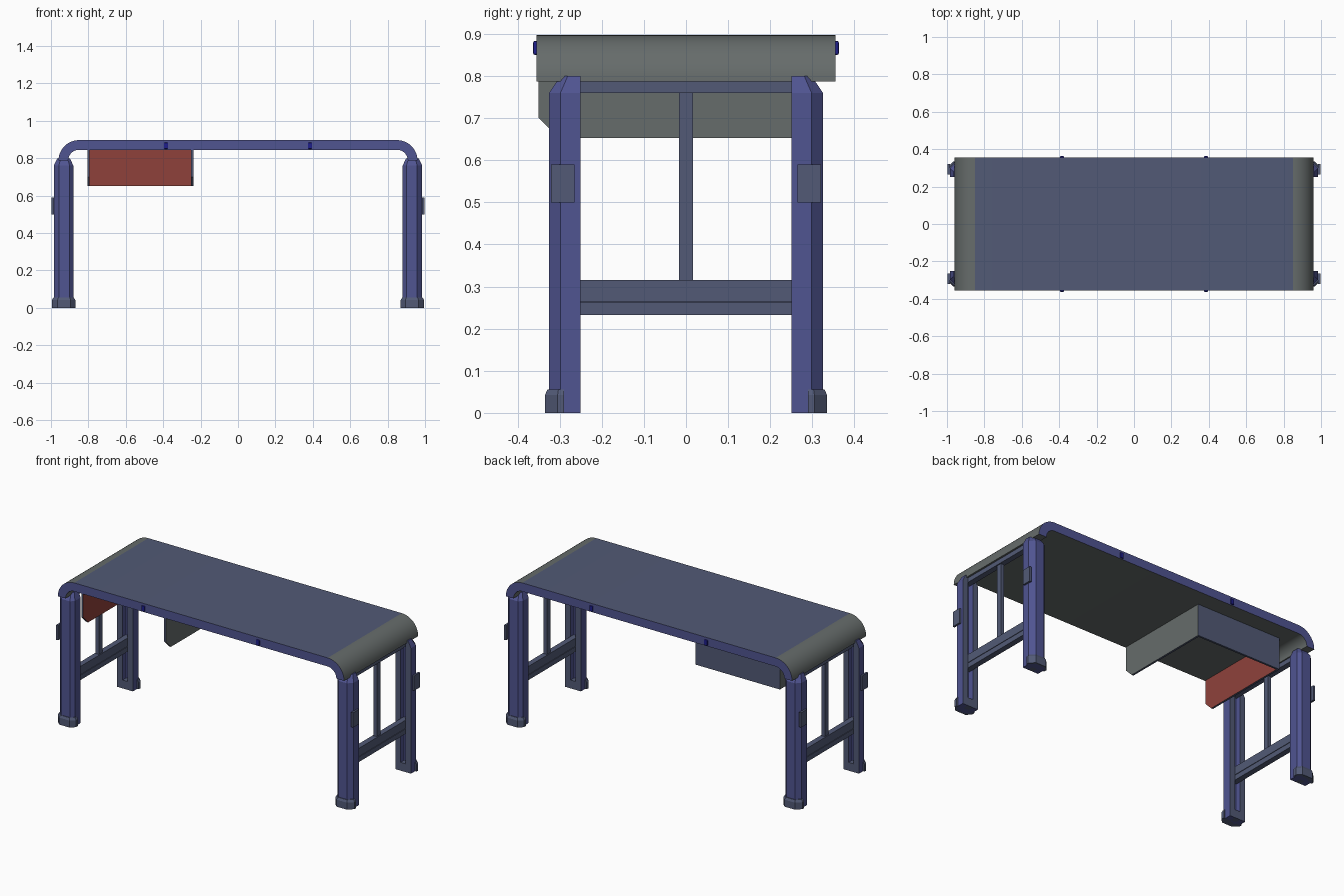
import bpy, bmesh, math
from mathutils import Vector

cube = bpy.data.objects.get("Cube")
if cube:
    bpy.data.objects.remove(cube, do_unlink=True)


def material(name, rgb):
    m = bpy.data.materials.new(name)
    m.use_nodes = True
    m.diffuse_color = (*rgb, 1)
    m.node_tree.nodes["Principled BSDF"].inputs["Base Color"].default_value = (*rgb, 1)
    return m


SLATE, PURPLE, GRAY, RED, BLUE = range(5)
MATS = [
    material("slate", (0.084, 0.102, 0.181)),
    material("purple", (0.08, 0.089, 0.283)),
    material("gray", (0.133, 0.15, 0.147)),
    material("red", (0.275, 0.053, 0.044)),
    material("deep_blue", (0.013, 0.013, 0.26)),
]


def finish(name, bm, colour):
    """Make an object; colour is an index or a rule taking a face."""
    bmesh.ops.recalc_face_normals(bm, faces=bm.faces)
    bm.normal_update()
    for f in bm.faces:
        f.material_index = colour(f) if callable(colour) else colour
    me = bpy.data.meshes.new(name)
    bm.to_mesh(me)
    bm.free()
    for m in MATS:
        me.materials.append(m)
    ob = bpy.data.objects.new(name, me)
    bpy.context.collection.objects.link(ob)
    return ob


def loft(name, loops, colour):
    """Skin a list of equal-length closed loops and cap both ends."""
    bm = bmesh.new()
    rings = [[bm.verts.new(p) for p in loop] for loop in loops]
    for a, b in zip(rings, rings[1:]):
        for i in range(len(a)):
            j = (i + 1) % len(a)
            bm.faces.new((a[i], a[j], b[j], b[i]))
    bm.faces.new(rings[0])
    bm.faces.new(rings[-1])
    return finish(name, bm, colour)


def box(name, x, y, z, colour, bevel=0):
    bm = bmesh.new()
    bmesh.ops.create_cube(bm, size=1)
    for v in bm.verts:
        v.co = [(r[0] + r[1]) / 2 + c * (r[1] - r[0]) for r, c in zip((x, y, z), v.co)]
    if bevel:
        bmesh.ops.bevel(bm, geom=bm.edges[:], offset=bevel, segments=2,
                        profile=0.5, affect='EDGES')
    return finish(name, bm, colour)


# Table top: flat slab whose ends curl down
def arc(radius, steps=12):
    return [(0.85 + radius * math.sin(t), 0.787 + radius * math.cos(t))
            for t in (math.pi / 2 * i / steps for i in range(steps + 1))]


outer, inner = arc(0.11), arc(0.058)
half = outer + inner[::-1]
profile = half + [(-x, z) for x, z in half[::-1]]


def top_colour(f):
    if abs(f.normal.y) > 0.9:
        return PURPLE
    return SLATE if f.normal.z > 0.999 else GRAY


top = loft("table_top", [[(x, y, z) for x, z in profile] for y in (-0.355, 0.355)], top_colour)
bpy.ops.object.select_all(action='DESELECT')
top.select_set(True)
bpy.context.view_layer.objects.active = top
bpy.ops.object.shade_smooth_by_angle(angle=math.radians(30))

# Pegs along both long edges
for sx, xn in ((-1, "right"), (1, "left")):
    for sy, yn in ((-1, "front"), (1, "back")):
        box(f"{yn}_{xn}_peg", (sx * 0.385 - 0.011, sx * 0.385 + 0.011),
            sorted((sy * 0.345, sy * 0.363)), (0.85, 0.883), BLUE, 0.004)

# Legs: chamfered columns with a slot on the inward side
LEG = [(0.88, 0.25), (0.915, 0.25), (0.915, 0.285), (0.95, 0.285), (0.95, 0.25),
       (0.985, 0.25), (0.985, 0.298), (0.958, 0.325), (0.9, 0.325), (0.88, 0.305)]
FOOT = [(0.87, 0.29), (0.995, 0.29), (0.995, 0.305), (0.965, 0.335),
        (0.895, 0.335), (0.87, 0.31)]


def ring(points, z, sx, sy, scale=1, centre=(0.932, 0.25)):
    return [(sx * (centre[0] + (x - centre[0]) * scale),
             sy * (centre[1] + (y - centre[1]) * scale), z) for x, y in points]


for sx, xn in ((-1, "right"), (1, "left")):
    for sy, yn in ((-1, "front"), (1, "back")):
        tag = f"{yn}_{xn}"
        loft(f"{tag}_leg",
             [ring(LEG, 0, sx, sy), ring(LEG, 0.76, sx, sy), ring(LEG, 0.8, sx, sy, 0.64)],
             lambda f: SLATE if f.normal.y * sy < -0.9
             and abs(f.calc_center_median().y) < 0.26 else PURPLE)
        loft(f"{tag}_foot",
             [ring(FOOT, 0, sx, sy), ring(FOOT, 0.042, sx, sy),
              ring(FOOT, 0.056, sx, sy, 0.86, (0.932, 0.29))], SLATE)
        box(f"{tag}_slot_plug", sorted((sx * 0.915, sx * 0.95)),
            sorted((sy * 0.25, sy * 0.29)), (0, 0.05), SLATE)
        box(f"{tag}_side_plate", sorted((sx * 0.983, sx * 0.996)),
            sorted((sy * 0.265, sy * 0.32)), (0.5, 0.59), SLATE)

    # End frame: rails and post between the legs
    def bar(name, width, y, z):
        box(f"{xn}_{name}", sorted((sx * (0.932 - width / 2), sx * (0.932 + width / 2))),
            (-y, y), z, SLATE)

    bar("top_rail", 0.034, 0.28, (0.76, 0.79))
    bar("upper_cross_rail", 0.034, 0.28, (0.265, 0.315))
    bar("rail_core", 0.02, 0.26, (0.25, 0.28))
    bar("lower_cross_rail", 0.034, 0.28, (0.232, 0.262))
    bar("centre_post", 0.022, 0.017, (0.31, 0.765))

# Open storage tray under the top: two sides and a back, red inside
SIDE = [(-0.35, 0.848), (-0.35, 0.70), (-0.303, 0.653), (0.25, 0.653), (0.25, 0.848)]
for name, x0, x1, inward in (("tray_right_side", -0.805, -0.793, 1),
                             ("tray_left_side", -0.25, -0.238, -1)):
    loft(name, [[(x, y, z) for y, z in SIDE] for x in (x0, x1)],
         lambda f: RED if f.normal.x * inward > 0.9
         else GRAY if f.normal.x * inward < -0.9 else SLATE)
box("tray_back", (-0.793, -0.25), (0.238, 0.25), (0.653, 0.848),
    lambda f: RED if f.normal.y < -0.9 else SLATE)
